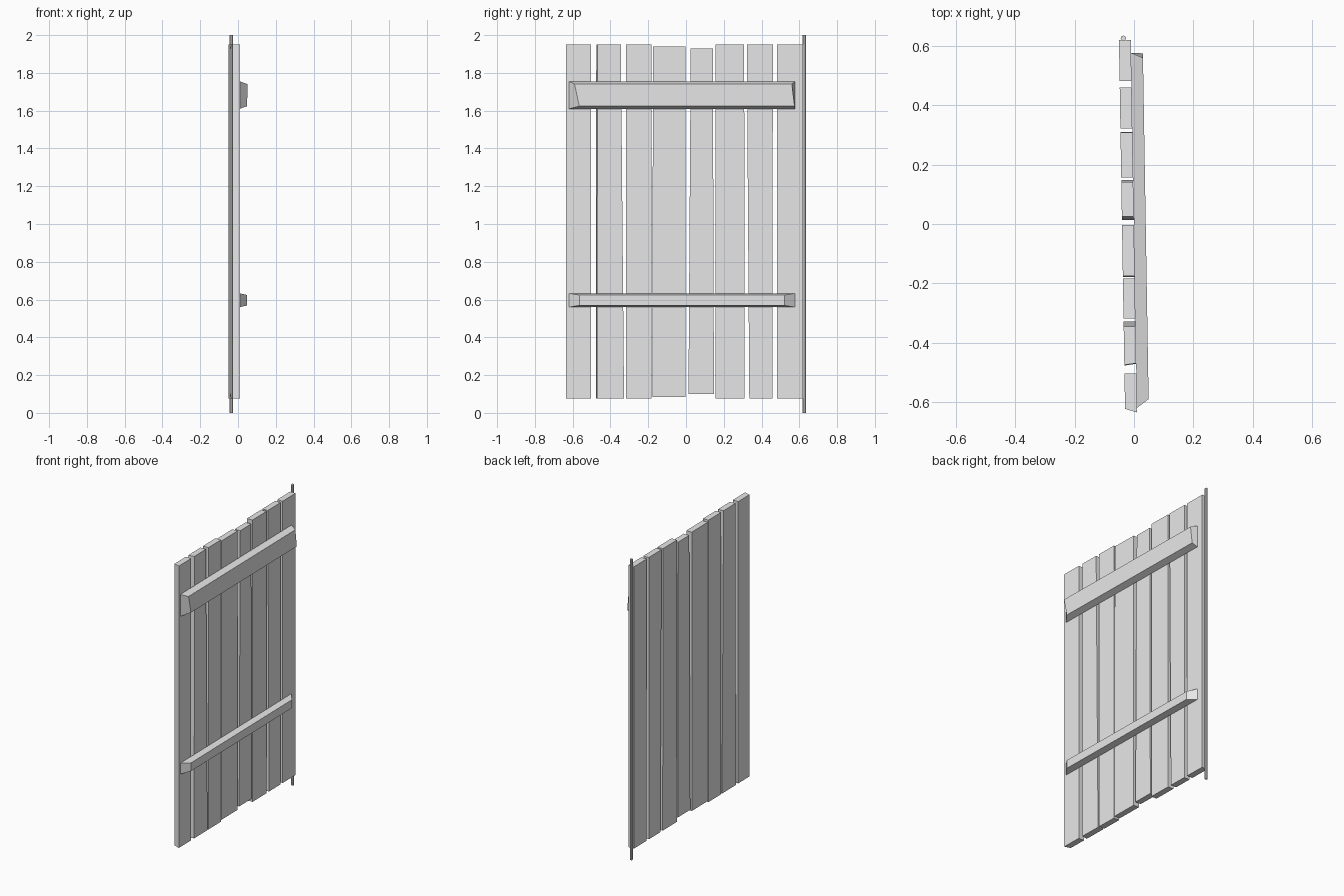
import bpy, bmesh
from mathutils import Vector

cube = bpy.data.objects.get("Cube")
if cube:
    bpy.data.objects.remove(cube)

grey = bpy.data.materials.new("plain_grey")
grey.use_nodes = True
grey.diffuse_color = (0.8, 0.8, 0.8, 1)
grey.node_tree.nodes["Principled BSDF"].inputs["Base Color"].default_value = (0.8, 0.8, 0.8, 1)


def finish(name, bm):
    bmesh.ops.recalc_face_normals(bm, faces=bm.faces)
    mesh = bpy.data.meshes.new(name)
    bm.to_mesh(mesh)
    bm.free()
    mesh.materials.append(grey)
    ob = bpy.data.objects.new(name, mesh)
    bpy.context.collection.objects.link(ob)
    return ob


def swing(d, y, z):
    """The door hangs slightly ajar: d is the distance out from its mid plane."""
    return Vector((d - 0.0205 - 0.0165 * y, y, z))


def loft(name, rings):
    """Skin a stack of four-sided rings and cap both ends."""
    bm = bmesh.new()
    loops = [[bm.verts.new(swing(*p)) for p in ring] for ring in rings]
    for a, b in zip(loops, loops[1:]):
        for i in range(4):
            j = (i + 1) % 4
            bm.faces.new((a[i], a[j], b[j], b[i]))
    bm.faces.new(loops[0])
    bm.faces.new(loops[-1])
    return finish(name, bm)


# Planks: left and right edge at the bottom, at the top, lower and upper end
planks = [
    (-0.635, -0.503, -0.635, -0.503, 0.075, 1.95),
    (-0.477, -0.328, -0.475, -0.345, 0.075, 1.95),
    (-0.318, -0.183, -0.318, -0.183, 0.075, 1.95),
    (-0.178, -0.003, -0.175, -0.003, 0.085, 1.94),
    (0.013, 0.148, 0.025, 0.142, 0.10, 1.93),
    (0.157, 0.310, 0.157, 0.308, 0.075, 1.95),
    (0.335, 0.457, 0.322, 0.460, 0.075, 1.95),
    (0.482, 0.620, 0.482, 0.620, 0.075, 1.95),
]
half = 0.02
skew = {0: 0.012, 1: -0.006}    # sawn edges that are not square
for n, (b0, b1, t0, t1, z0, z1) in enumerate(planks):
    s = skew.get(n, 0)
    rings = [[(half, l + max(-s, 0), z), (half, r, z), (-half, r, z), (-half, l + max(s, 0), z)]
             for l, r, z in ((b0, b1, z0), (t0, t1, z1))]
    loft(f"plank_{n + 1}", rings)


# Cross battens with chamfered outer faces
def batten(name, z0, z1, front, inset):
    back = [(half, -0.62, z0), (half, 0.577, z0), (half, 0.577, z1), (half, -0.62, z1)]
    low, high = z0 + inset, z1 - inset
    outer = [(0.06, y, z) for y, z in zip(front, (low, low, high, high))]
    loft(name, [back, outer])


batten("upper_batten", 1.61, 1.755, (-0.565, 0.575, 0.56, -0.59), 0.014)
batten("lower_batten", 0.56, 0.633, (-0.565, 0.522, 0.522, -0.565), 0.009)

# Hinge rod
bm = bmesh.new()
bmesh.ops.create_cone(bm, cap_ends=True, segments=8, radius1=0.009, radius2=0.009, depth=2)
rod = finish("hinge_rod", bm)
rod.location = (-0.036, 0.626, 1)
